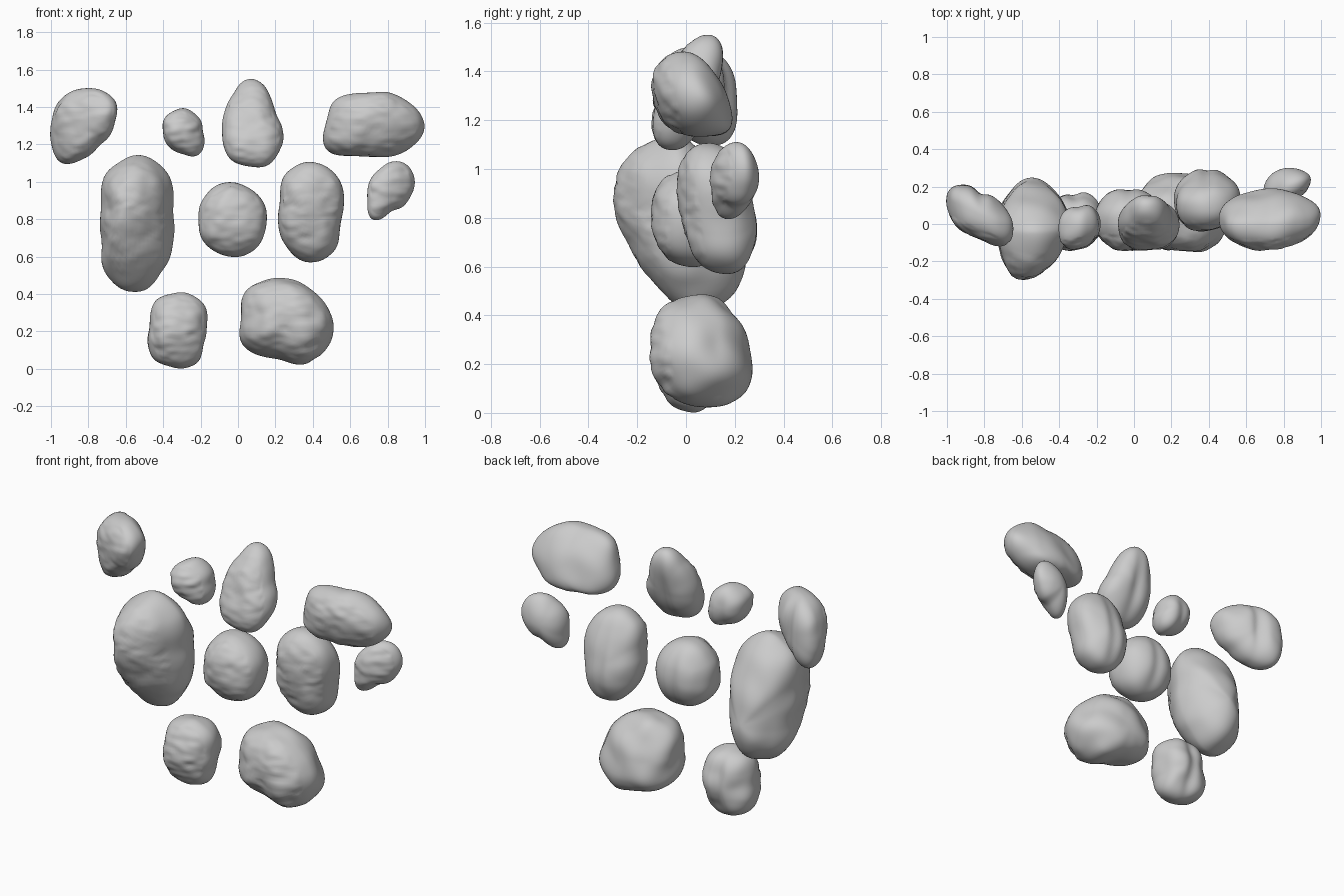
import bpy, bmesh, math
from mathutils import Vector, noise

if "Cube" in bpy.data.objects:
    bpy.data.objects.remove(bpy.data.objects["Cube"])


def outline_radius(radii, angle):
    """Smooth closed outline through evenly spaced radii (Catmull-Rom)."""
    n = len(radii)
    u = (angle / math.tau * n) % n
    i, t = int(u) % n, u - int(u)
    a, b, c, d = (radii[(i + k) % n] for k in (-1, 0, 1, 2))
    return 0.5 * (2*b + (c-a)*t + (2*a-5*b+4*c-d)*t*t + (3*b-a-3*c+d)*t**3)


def rock(name, centre, radii, front, back, slope=(0, 0), front_lean=(0, 0),
         back_lean=(0, 0), power=(0.88, 0.9), groove=0.0, rough=0.012):
    """Pebble: front outline in hundredths every 30 degrees, depth each way,
    slope of the mid-plane in x and z, sideways lean and power (low = boxy,
    high = pointed) of front and back."""
    bm = bmesh.new()
    bmesh.ops.create_icosphere(bm, subdivisions=5, radius=1)
    cen = Vector(centre)
    for v in bm.verts:
        dx, dy, dz = v.co.normalized()
        ang = math.atan2(dz, dx)
        pw, lean, depth = ((power[0], front_lean, -front) if dy < 0
                           else (power[1], back_lean, back))
        r = outline_radius(radii, ang) / 100 * math.hypot(dx, dz) ** pw
        x, z = r * math.cos(ang), r * math.sin(ang)
        s = abs(dy) ** pw
        y = s * depth + slope[0] * x + slope[1] * z
        # vertical crease on the back
        if dy > 0:
            y -= groove * dy * math.exp(-(x / 0.035) ** 2)
        p = cen + Vector((x + lean[0] * s * s, y, z + lean[1] * s * s))
        # broad lumps, plus finer chips on the front
        bump = noise.noise(p * 7) * rough
        if dy < -0.5:
            bump += noise.noise(Vector((p.x * 14, p.y * 14, p.z * 28))) * 0.007
        v.co = p + Vector((dx, dy, dz)) * bump
    mesh = bpy.data.meshes.new(name)
    bm.to_mesh(mesh)
    bm.free()
    for f in mesh.polygons:
        f.use_smooth = True
    ob = bpy.data.objects.new(name, mesh)
    bpy.context.collection.objects.link(ob)
    return ob


# top row
rock("rock_top_left", (-.82, .055, 1.312),
     [16, 19.5, 19.5, 19, 19, 18.5, 18, 20, 24.5, 18, 14, 14.5],
     .145, .13, slope=(-.43, -.06), groove=.02)
rock("rock_top_small", (-.295, -.015, 1.27),
     [11, 11, 11, 12, 12, 12, 11, 11, 11, 12, 15.5, 13.5], .115, .115,
     slope=(.15, 0), groove=.01)
rock("rock_top_pointed", (.075, .005, 1.283),
     [15.5, 15, 20, 26.5, 21, 16.5, 15.5, 17, 20, 20.5, 20.5, 18],
     .125, .12, slope=(0, .32), groove=.01)
rock("rock_top_right", (.717, .03, 1.31),
     [28, 23, 19, 17, 18.5, 23.5, 25, 27.5, 20, 18, 20, 24.5],
     .16, .15, slope=(.05, -.22), front_lean=(0, -.02), back_lean=(0, -.06),
     power=(.9, 1))

# middle row
rock("rock_mid_tall", (-.535, .0, .76),
     [19, 21.5, 32, 38, 33.5, 22.5, 20, 22.5, 32, 35, 27, 21],
     .30, .25, slope=(0, -.12), front_lean=(-.06, .11), back_lean=(0, -.08),
     power=(1.2, 1.2))
rock("rock_mid_round", (-.03, .02, .80),
     [19, 19, 19.5, 19.5, 20, 19, 18, 20, 20, 20, 20, 19], .16, .165, groove=.01)
rock("rock_mid_oval", (.39, .13, .82),
     [17, 20, 26, 28, 26, 19, 18, 19, 23, 25, 23, 18],
     .155, .155, slope=(.05, -.15), groove=.012)
rock("rock_mid_right", (.82, .2, .963),
     [12.5, 14, 15, 14, 12, 12, 13, 15, 19, 12, 11, 11], .09, .09,
     slope=(.3, 0), back_lean=(-.03, -.01), power=(.95, 1), rough=.008)

# bottom row
rock("rock_low_small", (-.32, .015, .213),
     [16, 17.5, 18.5, 19.5, 18.5, 17.5, 16.5, 18.5, 20.5, 21, 19.5, 15.5],
     .15, .15, slope=(.05, 0), groove=.02, rough=.022)
rock("rock_low_large", (.255, .06, .267),
     [24, 21, 21, 21.5, 24, 25, 25, 27, 23.5, 22, 26.5, 26.5],
     .205, .21, slope=(-.06, -.05), back_lean=(0, -.06), power=(.88, .98), rough=.022)
